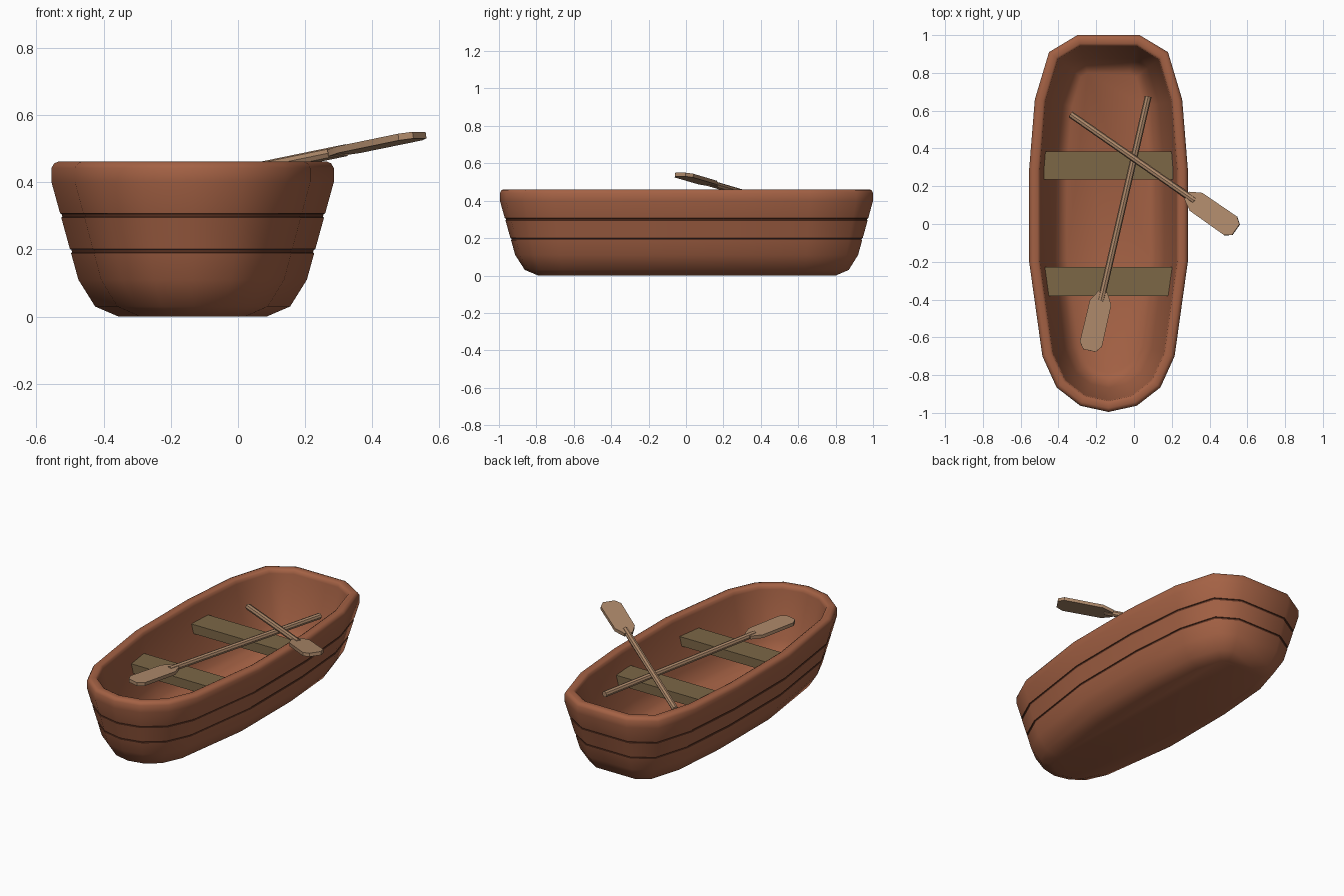
import bpy, bmesh, math
from mathutils import Vector, Matrix

if "Cube" in bpy.data.objects:
    bpy.data.objects.remove(bpy.data.objects["Cube"])

CX = -0.135  # boat centre line


def material(name, rgb):
    m = bpy.data.materials.new(name)
    m.diffuse_color = (*rgb, 1)
    m.use_nodes = True
    m.node_tree.nodes["Principled BSDF"].inputs["Base Color"].default_value = m.diffuse_color
    return m


RED = material("painted_hull", (0.37, 0.12, 0.058))
DARK = material("plank_seam", (0.13, 0.04, 0.02))
TAN = material("inner_wood", (0.40, 0.25, 0.145))
SEAT = material("seat_wood", (0.20, 0.135, 0.062))
OAR = material("oar_wood", (0.42, 0.25, 0.145))


def finish(name, bm, mats, angle=None):
    bmesh.ops.recalc_face_normals(bm, faces=bm.faces)
    me = bpy.data.meshes.new(name)
    bm.to_mesh(me)
    bm.free()
    ob = bpy.data.objects.new(name, me)
    bpy.context.collection.objects.link(ob)
    for m in mats:
        me.materials.append(m)
    if angle:
        bpy.ops.object.select_all(action='DESELECT')
        ob.select_set(True)
        bpy.context.view_layer.objects.active = ob
        bpy.ops.object.shade_smooth_by_angle(angle=math.radians(angle))
    return ob


# Rim outline: right half from stern to bow, mirrored to the left
half = [(0.165, 1.0), (0.315, 0.91), (0.39, 0.66), (0.42, 0.29), (0.42, -0.2),
        (0.35, -0.70), (0.275, -0.865), (0.15, -0.962), (0, -0.995)]
outline = [Vector(p) for p in half] + [Vector((-x, y)) for x, y in half[-2::-1]]


def inset(points, d):
    out, n = [], len(points)
    for i, p in enumerate(points):
        a = (p - points[i - 1]).normalized()
        b = (points[(i + 1) % n] - p).normalized()
        na, nb = Vector((a.y, -a.x)), Vector((b.y, -b.x))
        out.append(p + (na + nb) * d / (1 + na.dot(nb)))
    return out


def shell(name, profile, mats, cap_first=False, cap_last=False, dark=()):
    bm = bmesh.new()
    rings = [[bm.verts.new((CX + p.x, p.y, z)) for p in inset(outline, d)]
             for d, z in profile]
    n = len(outline)
    for k in range(len(rings) - 1):
        for i in range(n):
            j = (i + 1) % n
            f = bm.faces.new((rings[k][i], rings[k][j], rings[k + 1][j], rings[k + 1][i]))
            f.material_index = 1 if k in dark else 0
    if cap_first:
        bm.faces.new(rings[0])
    if cap_last:
        bm.faces.new(rings[-1])
    return bm


def side(z, deep=0.0):
    return (0.08 * (0.40 - z) / 0.29 + deep, z)


# Outer hull with two plank seams and rounded rim, continuing into the inner lining
profile = [(0.20, 0), (0.13, 0.03), side(0.11),
           side(0.189), side(0.191, 0.004), side(0.199, 0.004), side(0.201),
           side(0.295), side(0.297, 0.004), side(0.305, 0.004), side(0.307),
           (0, 0.40), (0, 0.442), (0.008, 0.456), (0.02, 0.461),
           (0.045, 0.461), (0.056, 0.454), (0.06, 0.435)]
inner = [(0.06, 0.435), (0.066, 0.40), (0.125, 0.16), (0.16, 0.09), (0.20, 0.065)]
both = profile + inner[1:]
bm = shell("hull", both, None, True, True, dark=(3, 4, 5, 7, 8, 9))
bm.faces.ensure_lookup_table()
for f in bm.faces:  # lining faces use the inner wood
    if f.index >= (len(profile) - 1) * len(outline) and f.index != (len(both) - 1) * len(outline):
        f.material_index = 2
finish("hull", bm, [RED, DARK, TAN], 50)


# Bench seats, tapered to follow the sides
def seat(name, y0, y1, w0, w1):
    bm = bmesh.new()
    low, top = 0.295, 0.35
    loops = []
    for z, k in ((low, 0.012), (top, 0)):
        loops.append([bm.verts.new((CX + sx * (w - k), y, z))
                      for sx, y, w in ((-1, y0, w0), (1, y0, w0), (1, y1, w1), (-1, y1, w1))])
    bm.faces.new(loops[0])
    bm.faces.new(loops[1])
    for i in range(4):
        j = (i + 1) % 4
        bm.faces.new((loops[0][i], loops[0][j], loops[1][j], loops[1][i]))
    finish(name, bm, [SEAT])


seat("rear_seat", 0.235, 0.385, 0.352, 0.343)
seat("front_seat", -0.38, -0.228, 0.328, 0.34)


# Oars: round shaft along local x plus a flat paddle blade at the far end
def oar(name, handle, tip):
    handle, tip = Vector(handle), Vector(tip)
    ax = tip - handle
    length = ax.length
    ax.normalize()
    across = Vector((0, 0, 1)).cross(ax).normalized()
    up = ax.cross(across)
    shaft = length - 0.27
    bm = bmesh.new()
    bmesh.ops.create_cone(bm, cap_ends=True, segments=8, radius1=0.018, radius2=0.018, depth=shaft,
                          matrix=Matrix.Translation((shaft / 2, 0, 0)) @ Matrix.Rotation(math.pi / 2, 4, 'Y'))
    b = length - 0.32
    edge = [(b, 0.024), (b + 0.06, 0.058), (b + 0.285, 0.06), (b + 0.32, 0.034)]
    edge += [(x, -y) for x, y in reversed(edge)]
    low = bm.faces.new([bm.verts.new((x, y, -0.010)) for x, y in edge])
    geo = bmesh.ops.extrude_face_region(bm, geom=[low], use_keep_orig=True)
    bmesh.ops.translate(bm, vec=(0, 0, 0.020),
                        verts=[v for v in geo['geom'] if isinstance(v, bmesh.types.BMVert)])
    m = Matrix((ax, across, up)).transposed().to_4x4()
    bmesh.ops.transform(bm, matrix=Matrix.Translation(handle) @ m, verts=bm.verts)
    finish(name, bm, [OAR], 30)


oar("oar_over_side", (-0.335, 0.58, 0.36), (0.54, -0.03, 0.54))
oar("oar_inside", (0.075, 0.675, 0.378), (-0.236, -0.67, 0.405))
